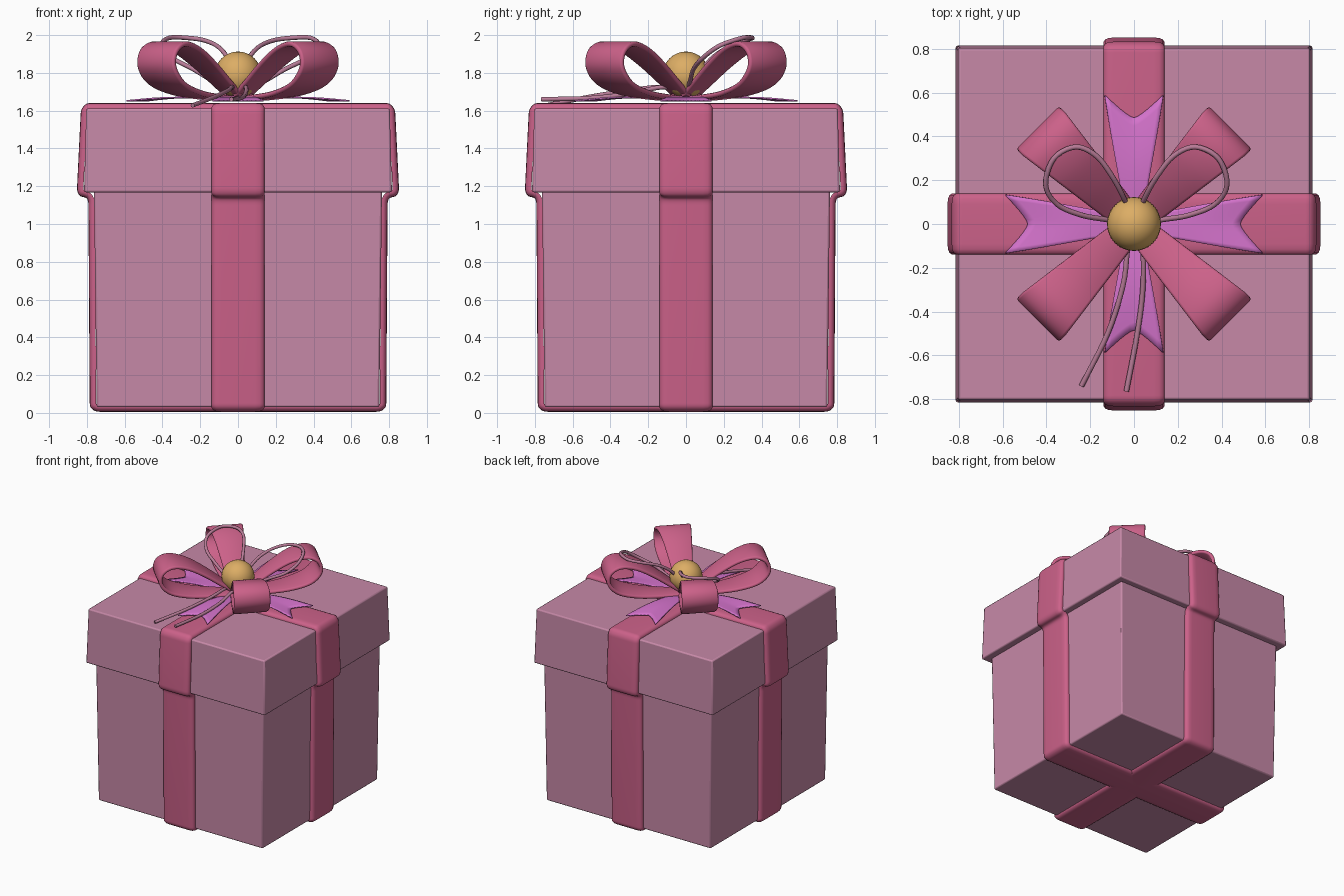
import bpy, bmesh, math
from mathutils import Vector

if "Cube" in bpy.data.objects:
    bpy.data.objects.remove(bpy.data.objects["Cube"])


def material(name, rgb):
    m = bpy.data.materials.new(name)
    m.diffuse_color = (*rgb, 1)
    m.use_nodes = True
    m.node_tree.nodes["Principled BSDF"].inputs["Base Color"].default_value = m.diffuse_color
    return m


BOX = material("box_pink", (0.57, 0.25, 0.39))
RIBBON = material("ribbon_rose", (0.60, 0.12, 0.25))
TAIL = material("tail_purple", (0.66, 0.17, 0.60))
GOLD = material("gold", (0.72, 0.42, 0.13))
CORD = material("cord_pink", (0.48, 0.20, 0.31))


def finish(bm, name, mat, angle=40):
    bmesh.ops.recalc_face_normals(bm, faces=bm.faces)
    me = bpy.data.meshes.new(name)
    bm.to_mesh(me)
    bm.free()
    ob = bpy.data.objects.new(name, me)
    bpy.context.collection.objects.link(ob)
    me.materials.append(mat)
    bpy.ops.object.select_all(action='DESELECT')
    ob.select_set(True)
    bpy.context.view_layer.objects.active = ob
    bpy.ops.object.shade_smooth_by_angle(angle=math.radians(angle))
    return ob


def square_stack(name, rings, cap, mat):
    """Square rings (half width, z) joined upward; cap = index of the closed ring."""
    bm = bmesh.new()
    vs = [[bm.verts.new((sx * h, sy * h, z)) for sx, sy in ((-1, -1), (1, -1), (1, 1), (-1, 1))]
          for h, z in rings]
    for a, b in zip(vs, vs[1:]):
        for i in range(4):
            bm.faces.new((a[i], a[(i + 1) % 4], b[(i + 1) % 4], b[i]))
    bm.faces.new(vs[cap])
    ob = finish(bm, name, mat)
    bev = ob.modifiers.new("soft_edges", 'BEVEL')
    bev.width, bev.segments = 0.01, 2
    return ob


def round_corners(pts, r=0.022, n=4):
    """Replace every corner of a closed path by a small curve."""
    out = []
    for i, p in enumerate(pts):
        a, b = pts[i - 1] - p, pts[(i + 1) % len(pts)] - p
        a = p + a.normalized() * min(r, a.length * 0.45)
        b = p + b.normalized() * min(r, b.length * 0.45)
        for k in range(n + 1):
            t = k / n
            out.append(a * (1 - t) ** 2 + p * 2 * t * (1 - t) + b * t * t)
    return out


def spline(pts, n=6):
    """Catmull-Rom through the points of an open path."""
    p = [pts[0] * 2 - pts[1]] + pts + [pts[-1] * 2 - pts[-2]]
    out = []
    for i in range(1, len(p) - 2):
        a, b, c, d = p[i - 1:i + 3]
        for k in range(n):
            t = k / n
            out.append((b * 2 + (c - a) * t + (a * 2 - b * 5 + c * 4 - d) * t * t
                        + (b * 3 - a - c * 3 + d) * t ** 3) * 0.5)
    return out + [pts[-1]]


def sweep(name, path, section, width, angle, closed, mat):
    """Sweep a band section (side, inset, depth) along a path in a vertical plane."""
    bm = bmesh.new()
    ca, sa = math.cos(angle), math.sin(angle)
    rows, n = [], len(path)
    for i, p in enumerate(path):
        q0 = path[i - 1] if closed or i else p
        q1 = path[(i + 1) % n] if closed or i < n - 1 else p
        t = (q1 - q0).normalized()
        row = []
        for side, inset, depth in section:
            w = side * (width(p.x) - inset)
            r, z = p.x - t.y * depth, p.y + t.x * depth
            row.append(bm.verts.new((r * ca - w * sa, r * sa + w * ca, z)))
        rows.append(row)
    m = len(section)
    for i in range(n if closed else n - 1):
        a, b = rows[i], rows[(i + 1) % n]
        for j in range(m):
            bm.faces.new((a[j], a[(j + 1) % m], b[(j + 1) % m], b[j]))
    if not closed:
        bm.faces.new(rows[0])
        bm.faces.new(rows[-1])
    return finish(bm, name, mat, 60)


# Box body and overhanging lid
square_stack("box_body", [(0.748, 0.03), (0.762, 1.168)], 0, BOX)
square_stack("box_lid", [(0.762, 1.168), (0.815, 1.168), (0.803, 1.612)], -1, BOX)

# Two ribbons wrapped all round the box
half = [(0.755, 0.006), (0.785, 0.03), (0.792, 1.12), (0.803, 1.14), (0.838, 1.146),
        (0.853, 1.175), (0.832, 1.605), (0.805, 1.64)]
wrap = round_corners([Vector(p) for p in half] + [Vector((-x, z)) for x, z in reversed(half)])
wrap_section = [(-1, 0, 0.034), (-1, 0, 0.022), (-1, 0.008, 0.009), (-1, 0.025, 0.002), (-1, 0.05, 0),
                (1, 0.05, 0), (1, 0.025, 0.002), (1, 0.008, 0.009), (1, 0, 0.022), (1, 0, 0.034)]
for name, ang in (("ribbon_across", 0), ("ribbon_along", math.pi / 2)):
    sweep(name, wrap, wrap_section, lambda r: 0.14, ang, True, RIBBON)

# Four diagonal bow loops
loop = spline([Vector(p) for p in (
    (0.03, 1.662), (0.2, 1.672), (0.38, 1.695), (0.53, 1.745), (0.605, 1.83), (0.59, 1.915),
    (0.51, 1.953), (0.39, 1.925), (0.26, 1.85), (0.13, 1.755), (0.03, 1.68))])
T = 0.014
loop_section = [(-1, 0.012, -T), (-1, 0.003, -T * 0.7), (-1, 0, 0), (-1, 0.003, T * 0.7), (-1, 0.012, T),
                (1, 0.012, T), (1, 0.003, T * 0.7), (1, 0, 0), (1, 0.003, -T * 0.7), (1, 0.012, -T)]
for i in range(4):
    sweep(f"bow_loop_{i + 1}", loop, loop_section, lambda r: min(0.06 + 0.135 * r, 0.138),
          math.radians(45 + 90 * i), False, RIBBON)

# Four notched tails lying on the lid
for i in range(4):
    bm = bmesh.new()
    a = i * math.pi / 2
    ns, nt, rows = 12, 12, []
    for s in range(ns + 1):
        row = []
        for k in range(nt + 1):
            t, f = k / nt * 2 - 1, s / ns
            r = 0.03 + f * (0.455 + 0.105 * abs(t) ** 1.4)
            w = t * (0.028 + 0.21 * r - 0.05 * r * r)
            z = 1.652 + 0.018 * math.sin(math.pi * f)
            row.append(bm.verts.new((r * math.cos(a) - w * math.sin(a), r * math.sin(a) + w * math.cos(a), z)))
        rows.append(row)
    for p, q in zip(rows, rows[1:]):
        for k in range(nt):
            bm.faces.new((p[k], p[k + 1], q[k + 1], q[k]))
    ob = finish(bm, f"bow_tail_{i + 1}", TAIL)
    sol = ob.modifiers.new("thickness", 'SOLIDIFY')
    sol.thickness, sol.offset = 0.008, 0

# Gold ball at the centre of the bow
bm = bmesh.new()
bmesh.ops.create_uvsphere(bm, u_segments=32, v_segments=16, radius=0.123)
bmesh.ops.translate(bm, verts=bm.verts, vec=(0, 0, 1.79))
finish(bm, "gold_ball", GOLD)

# Thin cord: two raised loops and two trailing ends
cord_loop = [(0.02, 0.0, 1.69), (0.13, 0.02, 1.75), (0.25, 0.04, 1.82), (0.37, 0.09, 1.88), (0.425, 0.18, 1.945),
             (0.385, 0.3, 1.985), (0.28, 0.352, 1.985), (0.18, 0.31, 1.97), (0.1, 0.21, 1.93),
             (0.045, 0.11, 1.85), (0.0, 0.0, 1.69)]
paths = [cord_loop, [(-x * 0.95, y, z) for x, y, z in cord_loop],
         [(-0.01, 0, 1.7), (-0.03, -0.12, 1.725), (-0.05, -0.28, 1.71), (-0.12, -0.5, 1.675), (-0.24, -0.74, 1.628)],
         [(0.01, 0, 1.7), (0.04, -0.12, 1.725), (0.04, -0.3, 1.69), (0.015, -0.5, 1.667), (-0.035, -0.765, 1.66)]]
cu = bpy.data.curves.new("cord", 'CURVE')
cu.dimensions, cu.bevel_depth, cu.bevel_resolution, cu.use_fill_caps = '3D', 0.012, 2, True
for pts in paths:
    smooth = spline([Vector(p) for p in pts], 5)
    sp = cu.splines.new('POLY')
    sp.points.add(len(smooth) - 1)
    for q, v in zip(sp.points, smooth):
        q.co = (*v, 1)
    sp.use_smooth = True
cord = bpy.data.objects.new("cord", cu)
bpy.context.collection.objects.link(cord)
cu.materials.append(CORD)
bpy.ops.object.select_all(action='DESELECT')
cord.select_set(True)
bpy.context.view_layer.objects.active = cord
bpy.ops.object.convert(target='MESH')
